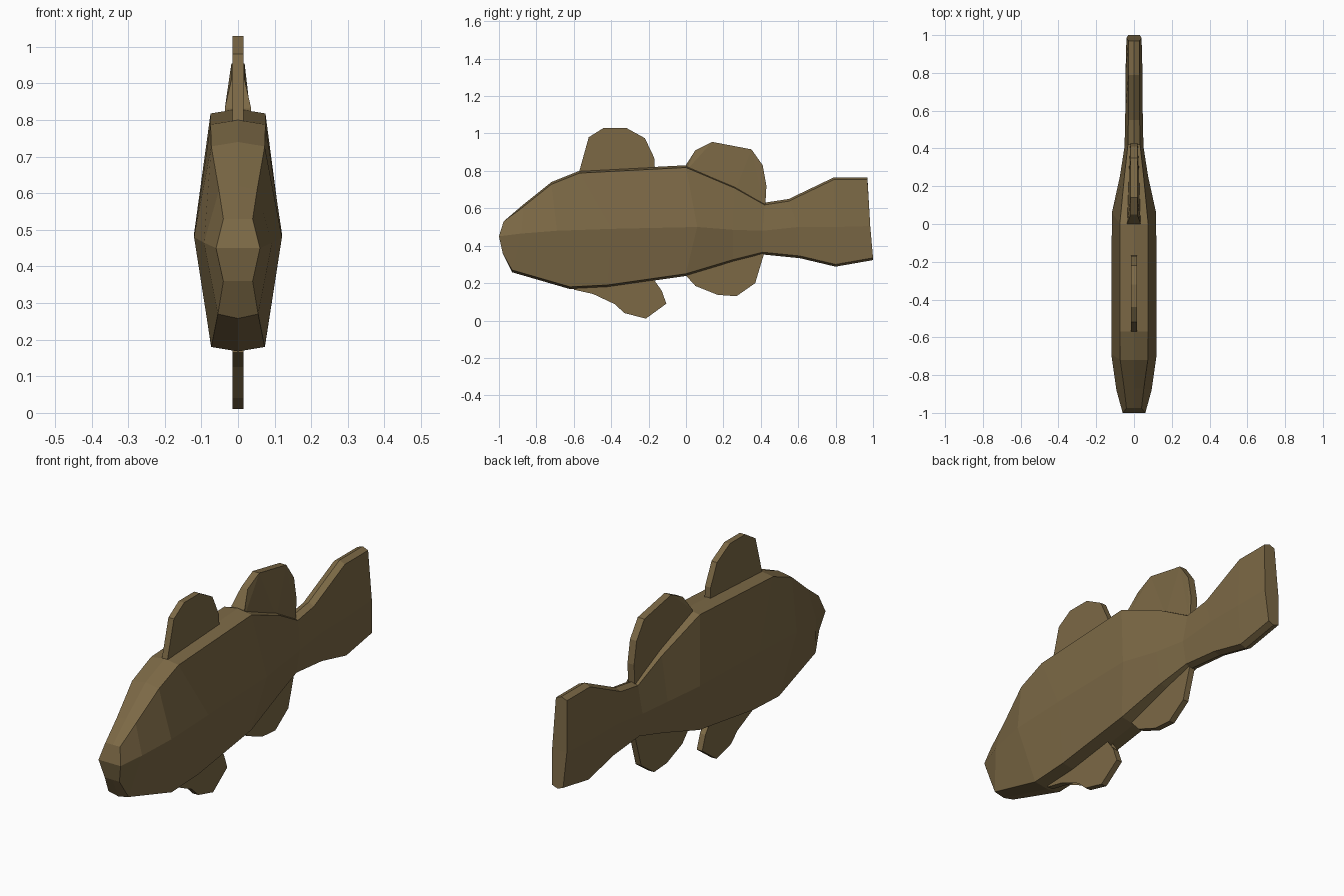
import bpy, bmesh

if "Cube" in bpy.data.objects:
    bpy.data.objects.remove(bpy.data.objects["Cube"])

mat = bpy.data.materials.new("olive brown")
mat.diffuse_color = (0.2, 0.14, 0.06, 1)
mat.use_nodes = True
mat.node_tree.nodes["Principled BSDF"].inputs["Base Color"].default_value = mat.diffuse_color


def finish(name, bm):
    bmesh.ops.recalc_face_normals(bm, faces=bm.faces[:])
    me = bpy.data.meshes.new(name)
    bm.to_mesh(me)
    bm.free()
    me.materials.append(mat)
    ob = bpy.data.objects.new(name, me)
    bpy.context.collection.objects.link(ob)
    return ob


# Body and tail: eight-sided rings from nose to tail
# (top y, z, half width), (middle y, z, half width), (bottom y, z, half width)
stations = [
    ((-.975, .53, .04), (-1.0, .45, .06), (-.98, .36, .04)),
    ((-.87, .62, .052), (-.88, .465, .093), (-.93, .27, .055)),
    ((-.72, .74, .073), (-.69, .48, .12), (-.62, .18, .073)),
    ((-.57, .80, .075), (-.4, .49, .12), (-.42, .19, .075)),
    ((0, .83, .075), (.06, .50, .117), (0, .25, .073)),
    ((.26, .72, .05), (.25, .485, .075), (.25, .325, .05)),
    ((.42, .63, .032), (.41, .48, .05), (.41, .365, .032)),
    ((.55, .65, .03), (.6, .50, .046), (.61, .345, .03)),
    ((.79, .765, .03), (.8, .50, .045), (.8, .30, .03)),
    ((.97, .765, .03), (.985, .505, .04), (1.0, .335, .03)),
]
bm = bmesh.new()
rings = []
for i, ((yt, zt, wt), (ym, zm, wm), (yb, zb, wb)) in enumerate(stations):
    ridge = 0 if i == 0 else .012      # slight crown along back and belly
    co = [(0, yt, zt), (wt, yt, zt - ridge), (wm, ym, zm), (wb, yb, zb),
          (0, yb, zb - ridge), (-wb, yb, zb), (-wm, ym, zm), (-wt, yt, zt - ridge)]
    rings.append([bm.verts.new(c) for c in co])
for a, b in zip(rings, rings[1:]):
    for k in range(8):
        n = (k + 1) % 8
        bm.faces.new((a[k], a[n], b[n], b[k]))
for r in (rings[0], rings[-1]):
    bm.faces.new([r[k] for k in (7, 0, 1, 2, 6)])
    bm.faces.new([r[k] for k in (6, 2, 3, 4, 5)])
finish("body", bm)


# Fins: side outlines given thickness, optionally wider at the root
def fin(name, outline, half=.015, root=()):
    bm = bmesh.new()
    sides = []
    for s in (-1, 1):
        sides.append([bm.verts.new((s * (root[i] if i < len(root) else half), y, z))
                      for i, (y, z) in enumerate(outline)])
        bm.faces.new(sides[-1])
    n = len(outline)
    for i in range(n):
        j = (i + 1) % n
        bm.faces.new((sides[0][i], sides[0][j], sides[1][j], sides[1][i]))
    bmesh.ops.triangulate(bm, faces=[f for f in bm.faces if len(f.verts) > 4])
    return finish(name, bm)


fin("front_dorsal_fin", [(-.57, .77), (-.57, .80), (-.52, .98), (-.44, 1.03),
                         (-.32, 1.03), (-.22, .975), (-.17, .87), (-.165, .79)])
fin("rear_dorsal_fin", [(.42, .60), (.26, .69), (0, .80), (0, .832), (.05, .91), (.14, .955),
                        (.35, .915), (.41, .83), (.43, .72), (.425, .63)],
    half=.018, root=(.02, .028, .036, .036))
fin("pelvic_fin", [(-.60, .19), (-.60, .165), (-.42, .125), (-.33, .04), (-.215, .01),
                   (-.105, .09), (-.13, .16), (-.18, .205), (-.18, .23)])
fin("anal_fin", [(0, .27), (0, .24), (.05, .185), (.17, .137), (.27, .13),
                 (.37, .20), (.415, .35), (.41, .38), (.25, .34)])
